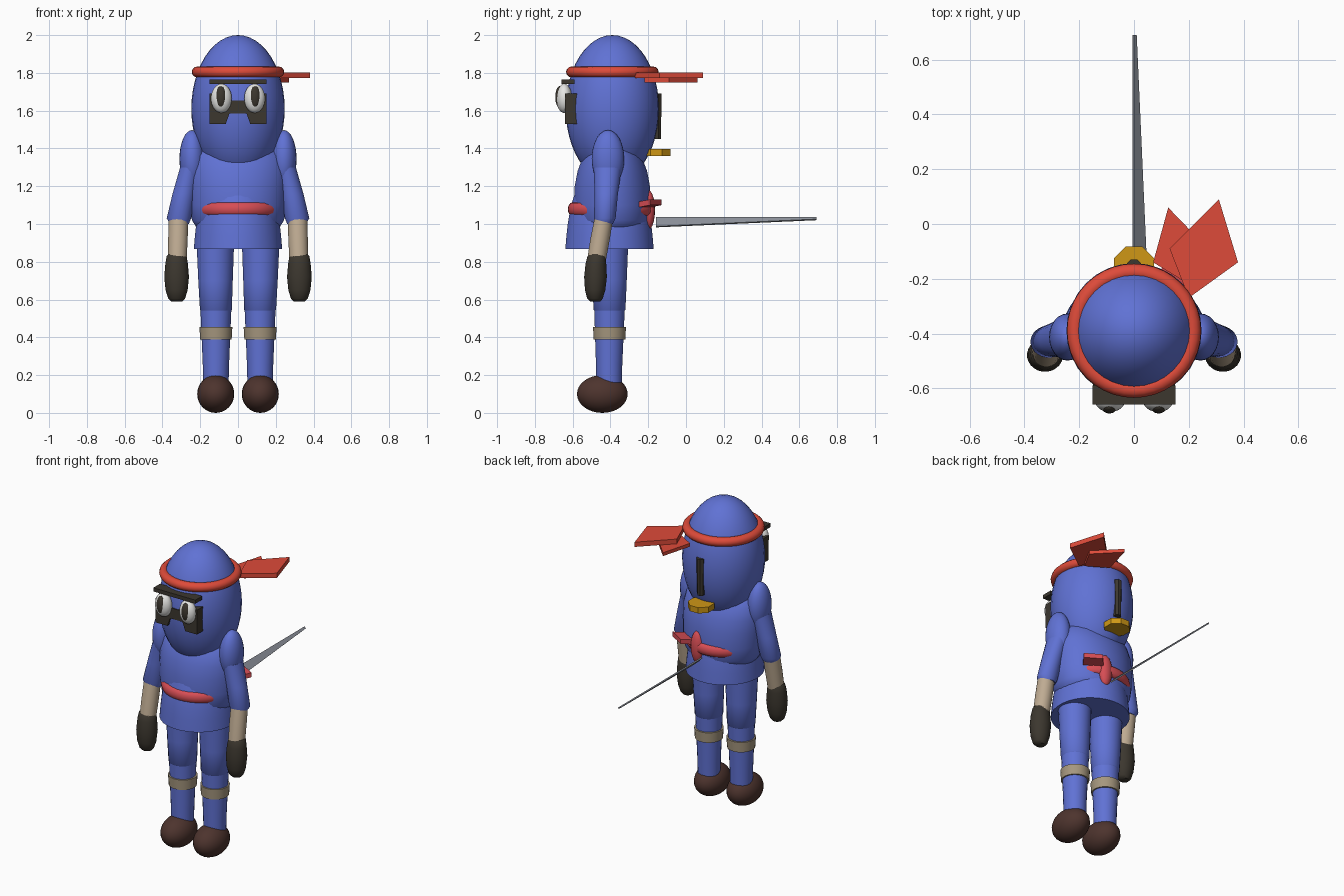
import bpy, bmesh, math
from mathutils import Vector

if "Cube" in bpy.data.objects:
    bpy.data.objects.remove(bpy.data.objects["Cube"])


def material(name, r, g, b):
    m = bpy.data.materials.new(name)
    m.use_nodes = True
    m.diffuse_color = (r, g, b, 1)
    m.node_tree.nodes["Principled BSDF"].inputs["Base Color"].default_value = (r, g, b, 1)
    return m


BLUE = material("blue cloth", .117, .168, .66)
RED = material("headband red", .73, .07, .042)
PINK = material("sash red", .68, .075, .09)
CREAM = material("cream wrap", .52, .41, .29)
TAN = material("tan wrap", .38, .31, .21)
DARK = material("dark leather", .045, .038, .028)
BROWN = material("shoe brown", .075, .034, .027)
GOLD = material("gold", .62, .31, .008)
STEEL = material("steel", .27, .29, .33)
WHITE = material("eye white", .8, .8, .78)


def finish(name, bm, mat, smooth=True):
    bmesh.ops.recalc_face_normals(bm, faces=bm.faces)
    for f in bm.faces:
        f.smooth = smooth
    me = bpy.data.meshes.new(name)
    bm.to_mesh(me)
    bm.free()
    me.materials.append(mat)
    ob = bpy.data.objects.new(name, me)
    bpy.context.collection.objects.link(ob)
    if smooth:
        for other in bpy.context.selected_objects:
            other.select_set(False)
        ob.select_set(True)
        bpy.context.view_layer.objects.active = ob
        bpy.ops.object.shade_smooth_by_angle(angle=math.radians(50))
    return ob


def loft(name, mat, rings, sides=24, smooth=True):
    """Skin over horizontal ellipses given as (x, y, z, rx, ry)."""
    bm = bmesh.new()
    loops = []
    for x, y, z, rx, ry in rings:
        angles = [math.tau * (i + .5) / sides for i in range(sides)]
        loops.append([bm.verts.new((x + rx * math.cos(a), y + ry * math.sin(a), z)) for a in angles])
    for a, b in zip(loops, loops[1:]):
        for i in range(sides):
            j = (i + 1) % sides
            bm.faces.new((a[i], a[j], b[j], b[i]))
    bm.faces.new(loops[0])
    bm.faces.new(loops[-1])
    return finish(name, bm, mat, smooth)


def ellipsoid(name, mat, centre, radii, u=24, v=16):
    bm = bmesh.new()
    bmesh.ops.create_uvsphere(bm, u_segments=u, v_segments=v, radius=1)
    bmesh.ops.scale(bm, vec=radii, verts=bm.verts)
    bmesh.ops.translate(bm, vec=centre, verts=bm.verts)
    return finish(name, bm, mat)


def ring(name, mat, centre, major, tube, height):
    bm = bmesh.new()
    n, m = 40, 12
    grid = []
    for i in range(n):
        a = math.tau * i / n
        row = []
        for j in range(m):
            t = math.tau * j / m
            r = major + tube * math.cos(t)
            row.append(bm.verts.new(Vector(centre) + Vector(
                (r * math.cos(a), r * math.sin(a), height * math.sin(t)))))
        grid.append(row)
    for i in range(n):
        for j in range(m):
            p, q, k = grid[i], grid[(i + 1) % n], (j + 1) % m
            bm.faces.new((p[j], q[j], q[k], p[k]))
    return finish(name, bm, mat)


def prism(name, mat, outline, offset):
    """Extrude a flat outline by an offset vector."""
    bm = bmesh.new()
    face = bm.faces.new([bm.verts.new(p) for p in outline])
    out = bmesh.ops.extrude_face_region(bm, geom=[face], use_keep_orig=True)
    bmesh.ops.translate(bm, vec=offset, verts=[g for g in out["geom"] if isinstance(g, bmesh.types.BMVert)])
    return finish(name, bm, mat, False)


# Hooded head and headband
HY = -.39
ellipsoid("head", BLUE, (0, HY, 1.61), (.247, .247, .39), 32, 24)
ring("headband", RED, (0, HY, 1.805), .215, .03, .029)
upper = [(.13, -.09), (.31, .09), (.38, -.14), (.2, -.27)]
lower = [(.07, -.14), (.125, .06), (.27, -.09), (.2, -.22)]
prism("headband_tail_upper", RED, [(x, y, 1.772) for x, y in upper], (0, 0, .031))
prism("headband_tail_lower", RED, [(x, y, 1.75) for x, y in lower], (0, 0, .022))

# Face mask, brow and eyes
half = [(.045, 1.655), (.075, 1.69), (.15, 1.69), (.15, 1.53), (.065, 1.53), (.045, 1.585)]
mask = half + [(-x, z) for x, z in reversed(half)]
prism("face_mask", DARK, [(x, -.64, z) for x, z in mask], (0, .07, 0))
prism("brow_bar", DARK, [(x, y, 1.74) for x, y in
                         [(-.152, -.66), (.152, -.66), (.152, -.59), (-.152, -.59)]], (0, 0, .024))
for side, s in (("left", 1), ("right", -1)):
    ellipsoid(side + "_eye", WHITE, (s * .088, -.645, 1.665), (.055, .042, .077))
    ellipsoid(side + "_pupil", DARK, (s * .09, -.668, 1.672), (.029, .024, .058))

# Jacket, skirt and sash
loft("skirt", BLUE, [(0, -.405, z, r, r) for z, r in
                     [(.868, .235), (.94, .229), (1, .222), (1.1, .205), (1.2, .17)]], 32)
loft("jacket", BLUE, [(0, -.39, z, rx, ry) for z, rx, ry in
                      [(.95, .17, .13), (.98, .22, .18), (1.02, .245, .2), (1.1, .258, .205),
                       (1.2, .262, .2), (1.28, .262, .185), (1.36, .245, .155), (1.43, .18, .1)]], 32)
ring("sash", PINK, (0, -.395, 1.078), .205, .026, .037)
ellipsoid("sash_knot", PINK, (.055, -.2, 1.075), (.045, .036, .105), 16, 10)
prism("sash_tail", PINK, [(.07, -.2, 1.085), (.13, -.13, 1.1), (.23, -.19, 1.1), (.17, -.27, 1.085)], (0, 0, .03))

# Arms and legs
for side, s in (("left", 1), ("right", -1)):
    ellipsoid(side + "_shoulder", BLUE, (s * .243, -.413, 1.345), (.067, .086, .152))
    loft(side + "_sleeve", BLUE, [(s * x, y, z, rx, ry) for x, y, z, rx, ry in
                                  [(.31, -.432, 1, .05, .045), (.313, -.43, 1.03, .065, .058),
                                   (.285, -.422, 1.16, .062, .062), (.252, -.415, 1.3, .055, .075)]])
    loft(side + "_forearm", CREAM, [(s * .322, -.475, .8, .05, .05), (s * .318, -.455, .92, .052, .052),
                                    (s * .315, -.435, 1.03, .052, .05)])
    loft(side + "_glove", DARK, [(s * .325, y, z, r, r * .92) for y, z, r in
                                 [(-.48, .59, .03), (-.482, .605, .045), (-.481, .65, .059), (-.479, .72, .066),
                                  (-.477, .79, .06), (-.473, .83, .053), (-.471, .845, .04)]])
    loft(side + "_thigh", BLUE, [(s * x, -.405, z, r, r) for x, z, r in
                                 [(.117, .53, .07), (.117, .545, .085), (.119, .7, .092), (.12, .9, .1)]])
    loft(side + "_shin", BLUE, [(s * .117, -.407, .08, .066, .066), (s * .117, -.407, .25, .07, .07),
                                (s * .117, -.405, .56, .083, .082)])
    loft(side + "_leg_wrap", TAN, [(s * .117, -.405, .388, .084, .084), (s * .117, -.405, .455, .088, .088)])
    ellipsoid(side + "_shoe", BROWN, (s * .118, -.443, .1), (.098, .134, .1))

# Sword on the back: grip, guard and blade
loft("sword_grip", DARK, [(0, -.155, 1.45, .022, .024), (0, -.155, 1.69, .028, .028)], 8, False)
loft("sword_guard", GOLD, [(0, -.157, z, .08, .08) for z in (1.36, 1.398)], 8, False)
bm = bmesh.new()
ends = []
for y, width in ((-.16, .048), (.69, .01)):
    section = [(0, 1.036), (width, 1.036 - width), (width - .006, 1.03 - width), (-.006, 1.03)]
    ends.append([bm.verts.new((x, y, z)) for x, z in section])
bm.faces.new(ends[0])
bm.faces.new(ends[1])
for i in range(4):
    j = (i + 1) % 4
    bm.faces.new((ends[0][i], ends[0][j], ends[1][j], ends[1][i]))
finish("sword_blade", bm, STEEL, False)
